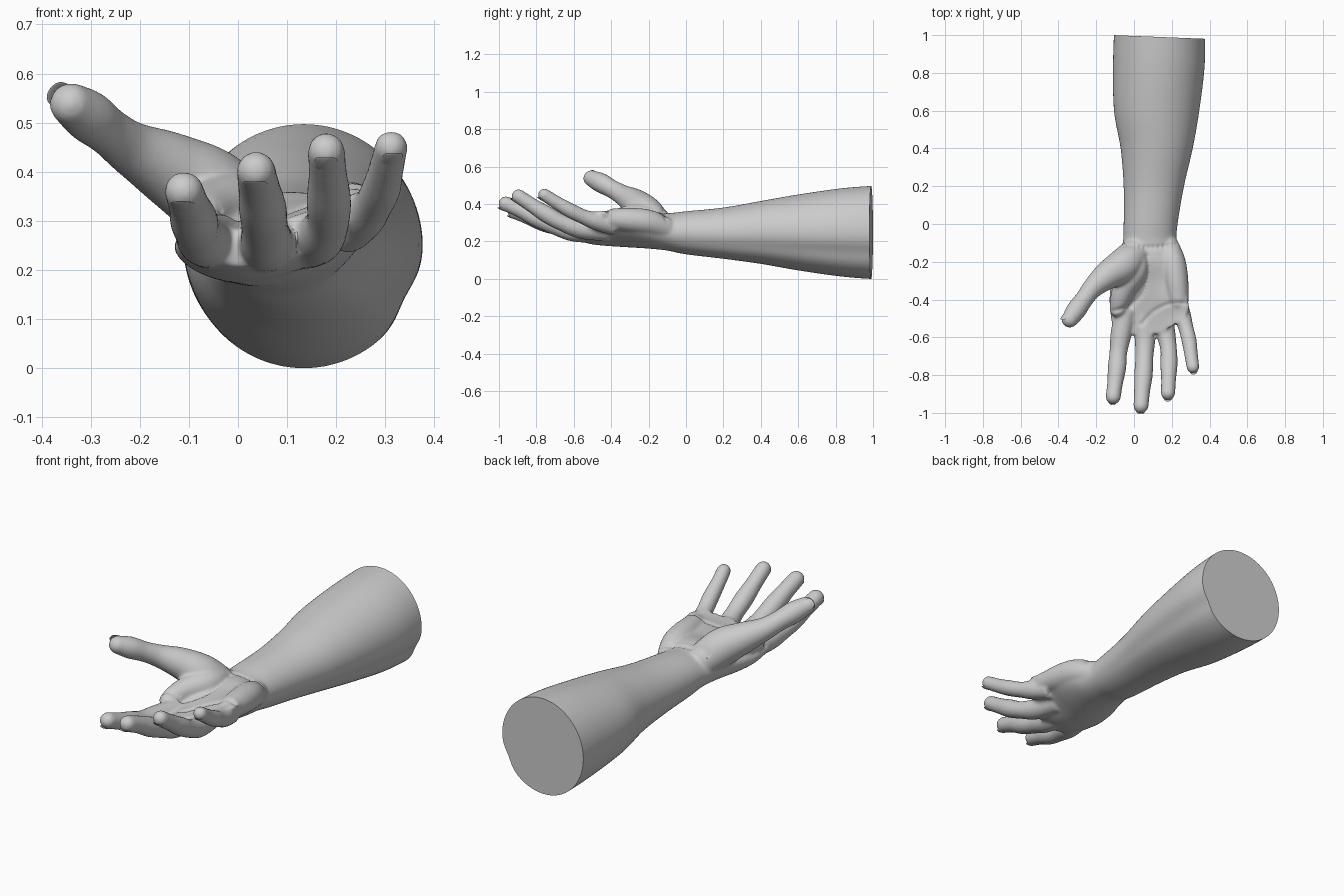
import bpy, bmesh, math
from mathutils import Vector, Matrix

if "Cube" in bpy.data.objects:
    bpy.data.objects.remove(bpy.data.objects["Cube"])

skin = bpy.data.materials.new("plain_grey")
skin.diffuse_color = (0.6, 0.6, 0.6, 1)
skin.use_nodes = True
skin.node_tree.nodes["Principled BSDF"].inputs["Base Color"].default_value = skin.diffuse_color


def catmull(rows, steps):
    """Smoothly interpolate rows of numbers."""
    out = []
    for i in range(len(rows) - 1):
        p = [rows[max(0, min(len(rows) - 1, i + k))] for k in (-1, 0, 1, 2)]
        for s in range(steps):
            t = s / steps
            out.append([0.5 * (2 * b + (c - a) * t + (2 * a - 5 * b + 4 * c - d) * t * t
                               + (3 * b - a - 3 * c + d) * t ** 3)
                        for a, b, c, d in zip(*p)])
    return out + [list(rows[-1])]


def loft(bm, rings):
    """Skin a list of equal rings and close both ends."""
    vs = [[bm.verts.new(p) for p in r] for r in rings]
    n = len(vs[0])
    for a, b in zip(vs, vs[1:]):
        for i in range(n):
            bm.faces.new((a[i], a[(i + 1) % n], b[(i + 1) % n], b[i]))
    bm.faces.new(vs[0][::-1])
    bm.faces.new(vs[-1])


def tube(bm, rows, n=24):
    """Round limb through (x, y, z, radius) rows with a domed tip."""
    pts = catmull(rows, 6)
    d = (Vector(pts[-1][:3]) - Vector(pts[-2][:3])).normalized()
    end, r = Vector(pts[-1][:3]), pts[-1][3]
    for k in range(1, 7):
        a = k / 6.2 * math.pi / 2
        pts.append([*(end + d * r * math.sin(a)), r * math.cos(a)])
    rings = []
    for i, p in enumerate(pts):
        t = Vector(pts[min(i + 1, len(pts) - 1)][:3]) - Vector(pts[max(i - 1, 0)][:3])
        t.normalize()
        u = t.cross(Vector((0, 0, 1))).normalized()
        w = u.cross(t)
        rings.append([Vector(p[:3]) + p[3] * (math.cos(a) * u + math.sin(a) * w)
                      for a in (2 * math.pi * k / n for k in range(n))])
    loft(bm, rings)


bm = bmesh.new()

# forearm, wrist and palm: y, centre x, centre z, half width, half height, tilt, cup, skew
sections = [
    (1.08, .135, .252, .238, .254, 0, 0, 0),
    (0.85, .132, .252, .243, .238, 0, 0, 0),
    (0.60, .120, .252, .226, .203, 0, 0, 0),
    (0.40, .120, .252, .191, .168, 0, 0, 0),
    (0.20, .105, .248, .160, .137, 0, 0, 0),
    (0.00, .088, .250, .143, .115, 0, 0, 0),
    (-.10, .083, .255, .143, .100, 0, 0, 0),
    (-.20, .082, .264, .172, .098, .01, .01, 0),
    (-.30, .080, .258, .200, .083, .03, .03, 0),
    (-.40, .078, .256, .208, .070, .05, .045, 0),
    (-.50, .085, .254, .207, .058, .05, .05, .05),
    (-.585, .080, .260, .185, .042, .05, .05, .09)]
rings = []
for y, cx, cz, hw, hh, tilt, cup, skew in catmull(sections, 6):
    ring = []
    for k in range(64):
        a = 2 * math.pi * k / 64
        u, w = math.cos(a), math.sin(a)
        # long groove along the outer side of the forearm
        da = (a - math.radians(333)) / 0.22
        dent = 1 - 0.05 * math.exp(-da * da) * max(0, min(1, y + .2))
        ring.append(Vector((cx + hw * u * dent, y + skew * max(u, 0) ** 2,
                            cz + hh * w * dent + tilt * u + cup * u * u)))
    rings.append(ring)
loft(bm, rings)

# fingers, rooted inside the palm
fingers = {
    "index": [(-.04, -.45, .260, .058), (-.068, -.58, .266, .056), (-.083, -.68, .282, .047),
              (-.09, -.76, .305, .049), (-.10, -.84, .335, .042), (-.11, -.915, .364, .040)],
    "middle": [(.05, -.45, .250, .057), (.058, -.60, .258, .055), (.055, -.70, .287, .048),
               (.05, -.80, .330, .049), (.043, -.88, .370, .043), (.037, -.963, .405, .040)],
    "ring": [(.14, -.42, .260, .055), (.165, -.56, .270, .052), (.183, -.66, .302, .044),
             (.185, -.74, .345, .046), (.183, -.82, .395, .040), (.18, -.895, .445, .038)],
    "little": [(.22, -.38, .285, .05), (.253, -.48, .312, .048), (.275, -.55, .336, .040),
               (.292, -.62, .370, .040), (.302, -.69, .410, .036), (.312, -.757, .453, .034)],
    "thumb": [(.03, -.13, .275, .078), (-.05, -.215, .355, .092), (-.14, -.272, .410, .076),
              (-.215, -.335, .450, .056), (-.262, -.395, .484, .049), (-.305, -.455, .517, .053),
              (-.34, -.505, .541, .044)]}
for rows in fingers.values():
    tube(bm, rows)

# fleshy pads at the heel of the palm and below the thumb
tube(bm, [(.17, -.10, .27, .06), (.205, -.20, .305, .068), (.222, -.30, .318, .066),
          (.235, -.40, .325, .055)])
tube(bm, [(.05, -.15, .30, .06), (.0, -.25, .33, .075), (-.06, -.36, .32, .06),
          (-.085, -.45, .30, .045)])

bmesh.ops.recalc_face_normals(bm, faces=bm.faces)
mesh = bpy.data.meshes.new("arm_and_hand")
bm.to_mesh(mesh)
bm.free()
arm = bpy.data.objects.new("arm_and_hand", mesh)
bpy.context.collection.objects.link(arm)

# fuse everything into one skin
rem = arm.modifiers.new("fuse", 'REMESH')
rem.mode = 'VOXEL'
rem.voxel_size = 0.0075
smo = arm.modifiers.new("soften", 'SMOOTH')
smo.factor, smo.iterations = 0.5, 9
dg = bpy.context.evaluated_depsgraph_get()
fused = bpy.data.meshes.new_from_object(arm.evaluated_get(dg))
arm.modifiers.clear()
arm.data = fused

bm = bmesh.new()
bm.from_mesh(fused)
bm.normal_update()

# palm and wrist creases
creases = [[(-.11, -.46), (-.02, -.43), (.05, -.36), (.075, -.26), (.07, -.17)],
           [(.29, -.42), (.20, -.42), (.11, -.46), (.04, -.53)],
           [(-.05, -.11), (.08, -.125), (.22, -.11)]]
lines = [[Vector(p) for p in catmull(c, 6)] for c in creases]
for v in bm.verts:
    if v.normal.z > 0.3 and -.56 < v.co.y < -.07:
        q = v.co.xy
        dist = min((q - p).length for line in lines for p in line)
        v.co.z -= 0.008 * math.exp(-(dist / 0.012) ** 2)

# flat cut at the elbow end
geom = bm.verts[:] + bm.edges[:] + bm.faces[:]
cut = bmesh.ops.bisect_plane(bm, geom=geom, plane_co=(.135, .99, .25),
                             plane_no=(.04, 1, 0), clear_outer=True)
edges = [e for e in cut["geom_cut"] if isinstance(e, bmesh.types.BMEdge)]
bmesh.ops.holes_fill(bm, edges=edges, sides=0)
low = min(v.co.z for v in bm.verts)
for v in bm.verts:
    v.co.z -= low
bm.to_mesh(fused)
bm.free()
fused.materials.clear()
fused.materials.append(skin)


def nail(name, rows, out):
    """Shallow domed nail on the back of a fingertip."""
    tip, r = Vector(rows[-1][:3]), rows[-1][3]
    d = (tip - Vector(rows[-2][:3])).normalized()
    n = Vector(out)
    n = (n - d * n.dot(d)).normalized()
    s = n.cross(d)
    m = bpy.data.meshes.new(name)
    b = bmesh.new()
    bmesh.ops.create_uvsphere(b, u_segments=24, v_segments=12, radius=1)
    for v in b.verts:
        x, y, z = v.co
        # boxier outline, bent round the finger
        k = 1 + 0.35 * (x * y) ** 2
        v.co = (tip + s * x * k * r * .62 + d * (y * k * r * .72 + r * .1)
                + n * r * (.93 + .08 * z - .16 * x * x - .03 * y * y) - Vector((0, 0, low)))
    b.to_mesh(m)
    b.free()
    m.materials.append(skin)
    o = bpy.data.objects.new(name, m)
    bpy.context.collection.objects.link(o)
    return o


nails = [nail(k + "_nail", rows, (-.6, .6, .5) if k == "thumb" else (0, 0, -1))
         for k, rows in fingers.items()]

for o in [arm] + nails:
    bpy.ops.object.select_all(action='DESELECT')
    o.select_set(True)
    bpy.context.view_layer.objects.active = o
    bpy.ops.object.shade_smooth_by_angle(angle=math.radians(40))
